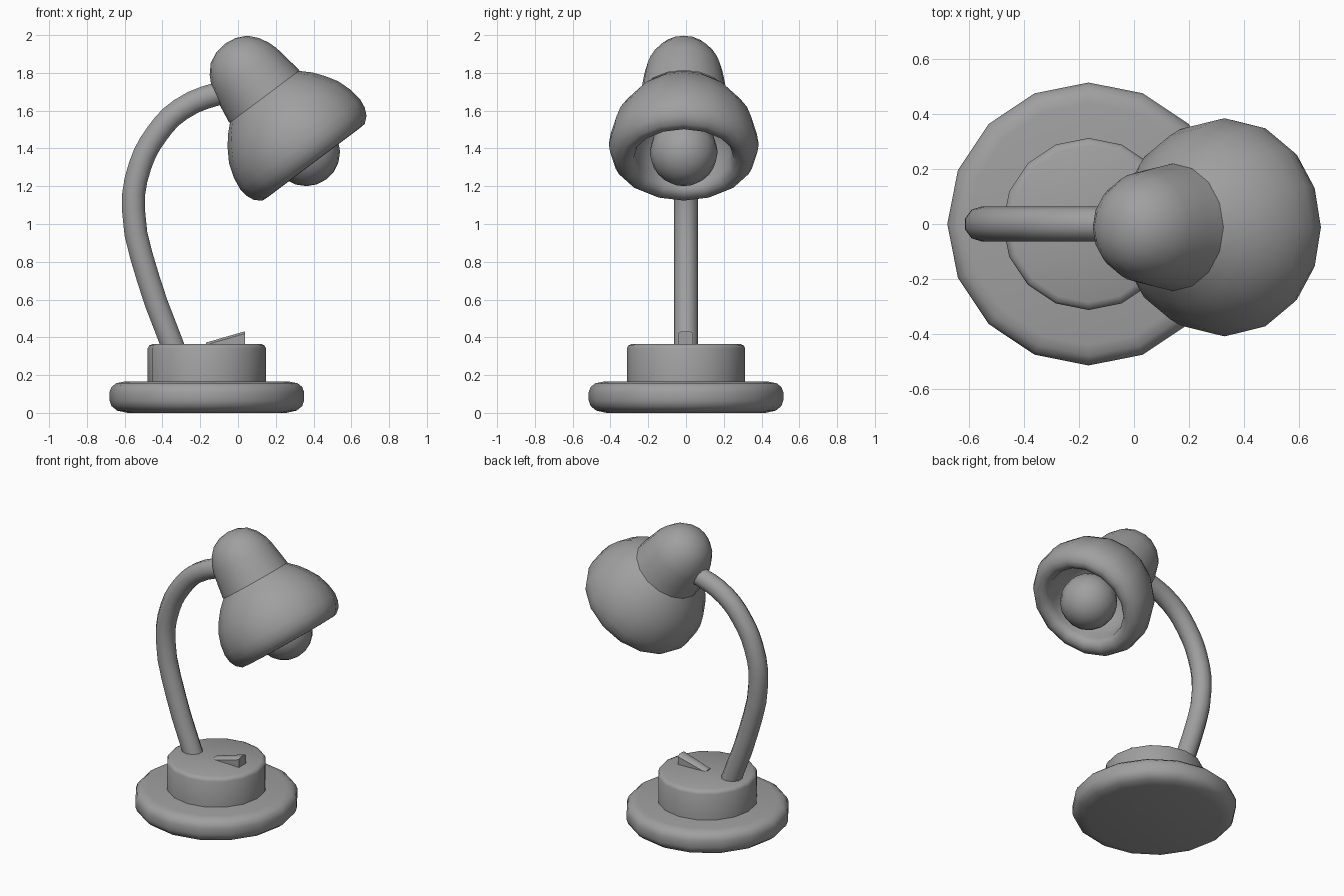
import bpy, bmesh, math
from mathutils import Vector

cube = bpy.data.objects.get("Cube")
if cube:
    bpy.data.objects.remove(cube)

grey = bpy.data.materials.new("plain_grey")
grey.use_nodes = True
colour = (0.35, 0.35, 0.35, 1)
grey.diffuse_color = colour
grey.node_tree.nodes["Principled BSDF"].inputs["Base Color"].default_value = colour

SIDES = 16
TILT = -math.asin(0.6)
BASE = (-0.165, 0, 0)
HEAD = (0.14, -0.012, 1.674)


def finish(name, bm, location, tilt=0):
    bmesh.ops.recalc_face_normals(bm, faces=bm.faces)
    mesh = bpy.data.meshes.new(name)
    bm.to_mesh(mesh)
    bm.free()
    mesh.materials.append(grey)
    obj = bpy.data.objects.new(name, mesh)
    bpy.context.collection.objects.link(obj)
    obj.location = location
    obj.rotation_euler.y = tilt
    bpy.ops.object.select_all(action='DESELECT')
    obj.select_set(True)
    bpy.context.view_layer.objects.active = obj
    bpy.ops.object.shade_smooth_by_angle(angle=math.radians(42))
    return obj


def lathe(name, profile, location, tilt=0):
    """Spin (radius, height) points around the local z axis."""
    bm = bmesh.new()
    verts = [bm.verts.new((r, 0, z)) for r, z in profile]
    edges = [bm.edges.new(pair) for pair in zip(verts, verts[1:])]
    bmesh.ops.spin(bm, geom=verts + edges, cent=(0, 0, 0), axis=(0, 0, 1),
                   angle=math.tau, steps=SIDES, use_merge=True)
    bmesh.ops.remove_doubles(bm, verts=bm.verts, dist=0.0005)
    return finish(name, bm, location, tilt)


# Stepped round base
lathe("base_plate", [(0, 0), (0.42, 0), (0.475, 0.012), (0.505, 0.036), (0.515, 0.065),
                     (0.515, 0.11), (0.505, 0.137), (0.48, 0.157), (0.44, 0.165), (0, 0.165)], BASE)
lathe("base_drum", [(0, 0.15), (0.313, 0.15), (0.313, 0.342), (0.305, 0.357),
                    (0.285, 0.366), (0, 0.366)], BASE)

# Wedge switch with softened upper edges
bm = bmesh.new()
ends = []
for x, half, top in ((-0.17, 0.03, 0.372), (0.037, 0.04, 0.432)):
    section = [(-half, 0.355), (half, 0.355), (half, top - 0.012),
               (half * 0.6, top), (-half * 0.6, top), (-half, top - 0.012)]
    ends.append([bm.verts.new((x, y, z)) for y, z in section])
a, b = ends
bm.faces.new(a)
bm.faces.new(b)
for i in range(len(a)):
    j = (i + 1) % len(a)
    bm.faces.new((a[i], a[j], b[j], b[i]))
finish("switch", bm, (0, -0.003, 0))

# Curved arm
curve = bpy.data.curves.new("arm", 'CURVE')
curve.dimensions = '3D'
curve.bevel_depth = 0.064
curve.bevel_resolution = 3
curve.resolution_u = 3
curve.use_fill_caps = True
path = [(-0.34, 0.34), (-0.475, 0.71), (-0.554, 1.08), (-0.518, 1.31),
        (-0.428, 1.48), (-0.305, 1.605), (-0.105, 1.69), (0, 1.705)]
spline = curve.splines.new('BEZIER')
spline.bezier_points.add(len(path) - 1)
for point, (x, z) in zip(spline.bezier_points, path):
    point.co = Vector((x, 0, z))
    point.handle_left_type = point.handle_right_type = 'AUTO'
curve.materials.append(grey)
arm = bpy.data.objects.new("arm", curve)
bpy.context.collection.objects.link(arm)

# Domed lamp housing
lathe("lamp_housing", [(0, 0.35), (0.065, 0.34), (0.122, 0.312), (0.163, 0.266),
                       (0.19, 0.215), (0.205, 0.17), (0.22, 0.08), (0.232, 0)], HEAD, TILT)

# Thick bell shade with rolled lip and hollow inside
outer = [(0.228, 0), (0.28, -0.05), (0.322, -0.105), (0.362, -0.17), (0.387, -0.245),
         (0.397, -0.315), (0.39, -0.365), (0.372, -0.405), (0.338, -0.434)]
lip = [(0.305, -0.436), (0.28, -0.425), (0.265, -0.405), (0.26, -0.38)]
inner = [(0.262, -0.32), (0.25, -0.24), (0.2, -0.14), (0.1, -0.09), (0, -0.08)]
lathe("shade", outer + lip + inner, HEAD, TILT)

# Bulb and its neck
arc = [math.pi * i / 10 for i in range(11)]
lathe("bulb", [(0.18 * math.sin(t), -0.367 + 0.18 * math.cos(t)) for t in arc], HEAD, TILT)
lathe("bulb_neck", [(0, -0.06), (0.08, -0.06), (0.08, -0.23), (0, -0.23)], HEAD, TILT)
